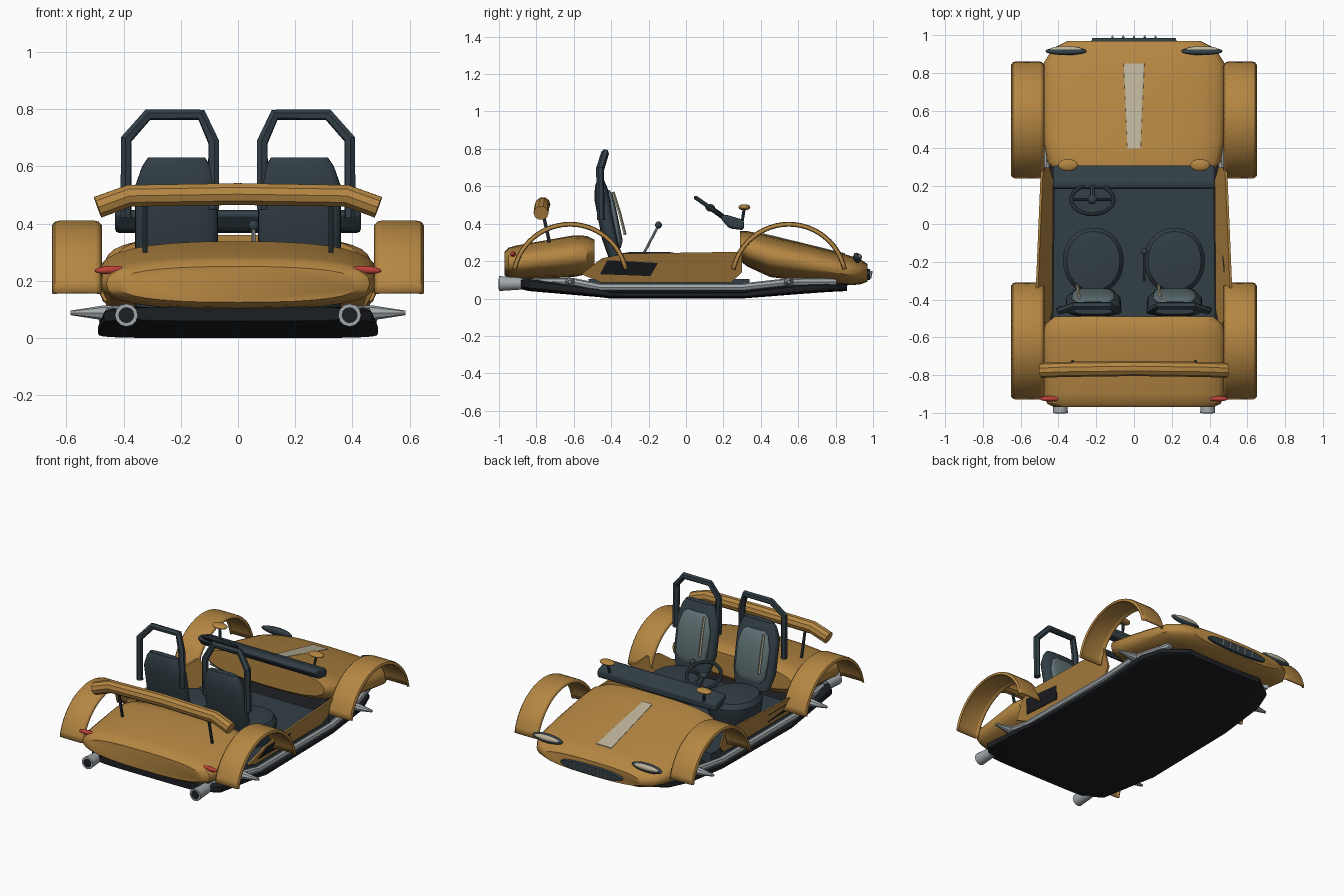
import bpy, bmesh, math
from mathutils import Vector, Matrix

if "Cube" in bpy.data.objects:
    bpy.data.objects.remove(bpy.data.objects["Cube"])

COLORS = {"gold": (0.46, 0.24, 0.055), "dark": (0.032, 0.05, 0.062), "black": (0.012, 0.014, 0.017),
          "silver": (0.36, 0.39, 0.41), "pad": (0.12, 0.17, 0.18), "cream": (0.5, 0.45, 0.32),
          "red": (0.5, 0.05, 0.04)}
MATS = {}
for key, rgb in COLORS.items():
    MATS[key] = bpy.data.materials.new(key)
    MATS[key].diffuse_color = (*rgb, 1)


def finish(ob, mat, angle=35):
    ob.data.materials.clear()
    ob.data.materials.append(MATS[mat])
    bpy.ops.object.select_all(action='DESELECT')
    ob.select_set(True)
    bpy.context.view_layer.objects.active = ob
    bpy.ops.object.shade_smooth_by_angle(angle=math.radians(angle))
    return ob


def from_bmesh(name, bm, mat, bevel=0):
    bmesh.ops.recalc_face_normals(bm, faces=bm.faces)
    me = bpy.data.meshes.new(name)
    bm.to_mesh(me)
    bm.free()
    ob = bpy.data.objects.new(name, me)
    bpy.context.collection.objects.link(ob)
    if bevel:
        m = ob.modifiers.new("bevel", 'BEVEL')
        m.width, m.segments = bevel, 2
    return finish(ob, mat)


def loft(name, sections, mat, axis='y', p=2.6, n=32):
    """Superellipse rings; section = (pos on axis, centre x, half x, centre other, half other)."""
    bm = bmesh.new()
    rings = []
    for t, cx, hx, co, ho in sections:
        ring = []
        for i in range(n):
            a = 2 * math.pi * i / n
            c, s = math.cos(a), math.sin(a)
            x = cx + hx * math.copysign(abs(c) ** (2 / p), c)
            o = co + ho * math.copysign(abs(s) ** (2 / p), s)
            ring.append(bm.verts.new((x, t, o) if axis == 'y' else (x, o, t)))
        rings.append(ring)
    for r0, r1 in zip(rings, rings[1:]):
        for i in range(n):
            j = (i + 1) % n
            bm.faces.new((r0[i], r0[j], r1[j], r1[i]))
    bm.faces.new(rings[0])
    bm.faces.new(rings[-1])
    return from_bmesh(name, bm, mat)


def body(name, rows, mat, **kw):
    """Loft along y from rows of (y, half width, z bottom, z top)."""
    return loft(name, [(y, 0, w, (b + t) / 2, (t - b) / 2) for y, w, b, t in rows], mat, **kw)


def prism(name, pts, vec, mat, bevel=0):
    bm = bmesh.new()
    f = bm.faces.new([bm.verts.new(q) for q in pts])
    ext = bmesh.ops.extrude_face_region(bm, geom=[f], use_keep_orig=True)
    vs = [v for v in ext["geom"] if isinstance(v, bmesh.types.BMVert)]
    bmesh.ops.translate(bm, verts=vs, vec=vec)
    return from_bmesh(name, bm, mat, bevel)


def tube(name, pts, r, mat, radii=None, res=2, cyclic=False):
    cu = bpy.data.curves.new(name, 'CURVE')
    cu.dimensions, cu.bevel_depth, cu.bevel_resolution, cu.use_fill_caps = '3D', r, res, True
    sp = cu.splines.new('POLY')
    sp.points.add(len(pts) - 1)
    sp.use_cyclic_u = cyclic
    for i, q in enumerate(pts):
        sp.points[i].co = (*q, 1)
        sp.points[i].radius = radii[i] if radii else 1
    ob = bpy.data.objects.new(name, cu)
    bpy.context.collection.objects.link(ob)
    bpy.ops.object.select_all(action='DESELECT')
    ob.select_set(True)
    bpy.context.view_layer.objects.active = ob
    bpy.ops.object.convert(target='MESH')
    return finish(bpy.context.object, mat)


def blob(name, loc, size, mat, rot=(0, 0, 0)):
    bpy.ops.mesh.primitive_uv_sphere_add(segments=20, ring_count=12, radius=1, location=loc, rotation=rot)
    ob = bpy.context.object
    ob.name, ob.scale = name, size
    return finish(ob, mat, 60)


# Hood and tail bodies
body("hood", [(.29, .42, .20, .36), (.33, .46, .17, .36), (.45, .48, .115, .335), (.65, .485, .09, .288),
              (.85, .48, .07, .237), (.93, .43, .075, .212), (.97, .35, .09, .185)], "gold")
body("tail_body", [(-.97, .42, .125, .25), (-.95, .46, .11, .272), (-.90, .48, .10, .285),
                   (-.60, .485, .115, .338), (-.53, .47, .13, .335), (-.49, .42, .17, .315)], "gold")
loft("hood_stripe", [(.40, 0, .035, .346, .006), (.85, 0, .055, .236, .006)], "cream", p=6)

# Underbody and cockpit floor
body("undertray", [(-.92, .38, .06, .11), (-.84, .47, .04, .11), (-.47, .49, .008, .06), (-.40, .49, 0, .04),
                   (.30, .48, 0, .04), (.62, .47, .025, .08), (.76, .42, .035, .085), (.86, .28, .04, .085)],
     "black", p=5)
prism("cockpit_floor", [(-.43, -.52, .03), (.43, -.52, .03), (.42, .34, .03), (-.42, .34, .03)],
      (0, 0, .075), "dark")

# Dashboard
dash = [(.18, .435), (.21, .45), (.31, .42), (.31, .365), (.23, .375)]
prism("dashboard", [(-.43, y, z) for y, z in dash], (.86, 0, 0), "dark", .015)

# Steering wheel: rim, spokes and column
wc, wu = Vector((-.22, .13, .485)), Vector((0, .82, -.57))
rim = [wc + .112 * (Vector((math.cos(a), 0, 0)) + math.sin(a) * wu * .85)
       for a in [2 * math.pi * i / 28 for i in range(28)]]
tube("steering_rim", rim, .011, "dark", cyclic=True)
tube("steering_spokes", [wc - Vector((.11, 0, 0)), wc + Vector((.11, 0, 0))], .008, "dark")
tube("steering_column", [wc, wc + wu * .06, (-.22, .23, .41)], .014, "dark")
blob("steering_hub", wc, (.025, .025, .02), "dark")

# Gear lever
tube("gear_lever", [(.055, -.30, .10), (.055, -.15, .385)], .007, "silver")
blob("gear_knob", (.055, -.147, .393), (.018, .018, .02), "dark")

# Grille
loft("grille", [(.955, 0, .23, .13, .034), (.985, 0, .22, .128, .028)], "dark", p=2.4)
for i in range(5):
    x = (i - 2) * .057
    tube("grille_bar", [(x, .985, .108), (x, .992, .148)], .006, "silver")

# Rear wing
tube("rear_wing", [(-.49, -.775, .457), (-.38, -.77, .497), (0, -.765, .503), (.38, -.77, .497), (.49, -.775, .457)],
     .04, "gold", res=3)


def panel_point(s, y, z, out=0):
    top = .508 - .05 * y
    return (s * (.44 + (z - .08) / .17 * (top - .44) + out), y, z)


for s in (-1, 1):
    side = "left" if s < 0 else "right"

    # Flared cockpit side with dark vent
    outline = [(-.56, .13), (-.45, .215), (-.33, .24), (.30, .25), (.30, .14), (.24, .085), (-.45, .085)]
    prism(side + "_side_panel", [panel_point(s, y, z) for y, z in outline], (-s * .012, 0, 0), "gold")
    vent = [(-.46, .13), (-.42, .205), (-.15, .19), (-.19, .12)]
    prism(side + "_side_vent", [panel_point(s, y, z, .004) for y, z in vent], (-s * .01, 0, 0), "black")

    # Side pipe and exhaust tip
    tube(side + "_side_pipe", [(s * .39, -.92, .085), (s * .42, -.70, .09), (s * .46, -.60, .088), (s * .465, -.46, .06),
                               (s * .465, .30, .06), (s * .45, .55, .088), (s * .38, .80, .09)], .021, "silver")
    tube(side + "_exhaust_tip", [(s * .39, -.88, .08), (s * .39, -1.0, .08)], .04, "silver", res=4,
         radii=[.8, 1])
    tube(side + "_exhaust_bore", [(s * .39, -.95, .08), (s * .39, -1.002, .08)], .028, "black", res=4)

    # Wing strut, tail light, mirror, headlight
    tube(side + "_wing_strut", [(s * .325, -.73, .30), (s * .325, -.77, .48)], .009, "dark")
    blob(side + "_tail_light", (s * .445, -.925, .238), (.056, .014, .014), "red", (0, s * .05, 0))
    blob(side + "_mirror", (s * .35, .312, .488), (.052, .032, .016), "gold")
    tube(side + "_mirror_stalk", [(s * .34, .30, .41), (s * .35, .312, .485)], .008, "dark")
    blob(side + "_headlight_rim", (s * .36, .915, .218), (.11, .02, .028), "dark", (.35, 0, 0))
    blob(side + "_headlight_lens", (s * .36, .924, .222), (.088, .017, .018), "cream", (.35, 0, 0))

    # Arched fenders with axle stubs
    for end, cy in (("rear", -.62), ("front", .55)):
        bm = bmesh.new()
        profile = [(.475, -.016), (.487, -.003), (.50, 0), (.625, 0), (.64, -.004), (.65, -.016)]
        rows = []
        for i in range(25):
            a = math.radians(12 + 156 * i / 24)
            rows.append([bm.verts.new((s * x, cy + (.317 + d) * math.cos(a), .093 + (.317 + d) * math.sin(a)))
                         for x, d in profile])
        for r0, r1 in zip(rows, rows[1:]):
            for k in range(len(profile) - 1):
                f = (r0[k], r0[k + 1], r1[k + 1], r1[k])
                bm.faces.new(f if s < 0 else f[::-1])
        ob = from_bmesh(f"{side}_{end}_fender", bm, "gold")
        if ob.data.polygons[62].normal.z < 0:
            ob.data.flip_normals()
        m = ob.modifiers.new("solid", 'SOLIDIFY')
        m.thickness, m.offset = .014, -1
        tube(f"{side}_{end}_axle", [(s * .40, cy, .088), (s * .47, cy, .088), (s * .585, cy, .088)], .026,
             "silver", radii=[1, 1, .3]).scale.z = 1

    # Seat: cushion, back, pad, belt and head hoop
    cx = s * .215
    loft(side + "_seat_cushion", [(.10, cx, .14, -.20, .155), (.16, cx, .155, -.195, .17), (.21, cx, .16, -.195, .175),
                                  (.24, cx, .14, -.195, .155), (.248, cx, .10, -.195, .11)], "dark", 'z', 2.1)
    loft(side + "_seat_back", [(.22, cx, .12, -.38, .035), (.32, cx, .145, -.405, .045), (.53, cx, .145, -.445, .045),
                               (.60, cx, .12, -.455, .032), (.63, cx, .10, -.457, .02)], "dark", 'z', 3)
    loft(side + "_seat_pad", [(.27, cx, .08, -.36, .012), (.31, cx, .11, -.36, .022), (.48, cx, .115, -.395, .022),
                              (.56, cx, .09, -.412, .018), (.58, cx, .06, -.42, .01)], "pad", 'z', 3)
    tube(side + "_belt", [(cx - .075, -.39, .57), (cx - .08, -.355, .46), (cx - .085, -.325, .34)], .008, "cream", res=0)
    tube(side + "_head_hoop", [(s * x, y, z) for x, y, z in (
        (.392, -.455, .42), (.39, -.46, .695), (.315, -.432, .78), (.128, -.432, .78),
        (.085, -.46, .685), (.085, -.455, .45))], .021, "dark", res=1)

for m in bpy.data.materials:
    if m.users and not m.is_grease_pencil:
        m.use_nodes = True
        m.node_tree.nodes["Principled BSDF"].inputs["Base Color"].default_value = m.diffuse_color
